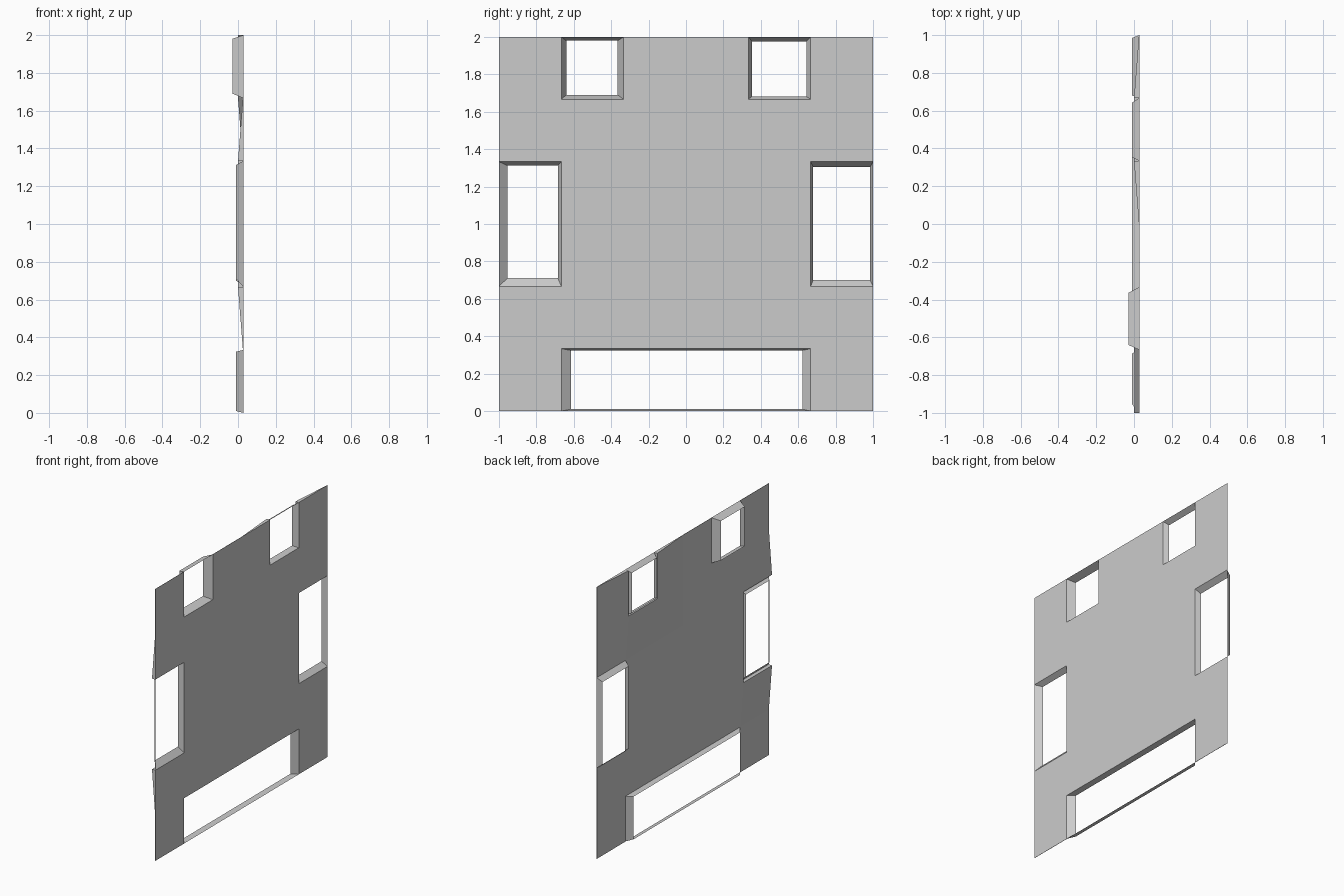
import bpy, bmesh

if "Cube" in bpy.data.objects:
    bpy.data.objects.remove(bpy.data.objects["Cube"])

FRONT = 0.028
THIRD = 1 / 3

# name, grid cells (column start/end, row start/end), opening (y0, y1, z0, z1), back depth, thickened surround
WINDOWS = [
    ("top_left_reveal",  (1, 2, 5, 6), (-0.64, -0.365, 1.69, 1.98), -0.03, False),
    ("top_right_reveal", (4, 5, 5, 6), (0.353, 0.643, 1.682, 1.977), -0.01, True),
    ("left_reveal",      (0, 1, 2, 4), (-0.955, -0.685, 0.71, 1.312), -0.01, True),
    ("right_reveal",     (5, 6, 2, 4), (0.68, 0.985, 0.70, 1.305), -0.01, False),
    ("bottom_reveal",    (1, 5, 0, 1), (-0.615, 0.622, 0.01, 0.324), -0.01, False),
]


def finish(bm, name):
    bmesh.ops.recalc_face_normals(bm, faces=bm.faces)
    mesh = bpy.data.meshes.new(name)
    bm.to_mesh(mesh)
    bm.free()
    obj = bpy.data.objects.new(name, mesh)
    bpy.context.collection.objects.link(obj)
    return obj


def in_window(col, row):
    return any(a <= col < b and c <= row < d for _, (a, b, c, d), *_ in WINDOWS)


def back_x(col, row):
    # the back swells slightly around some windows
    for _, (a, b, c, d), _, _, thick in WINDOWS:
        if thick and a <= col <= b and c <= row <= d:
            return 0.0
    return FRONT - 0.002


# wall panel: flat front, gently ramped back, window cells left out
bm = bmesh.new()
front, back = {}, {}
for c in range(7):
    for r in range(7):
        y, z = -1 + c * THIRD, r * THIRD
        front[c, r] = bm.verts.new((FRONT, y, z))
        back[c, r] = bm.verts.new((back_x(c, r), y, z))
edges = []
for c in range(6):
    for r in range(6):
        if in_window(c, r):
            continue
        ring = [(c, r), (c + 1, r), (c + 1, r + 1), (c, r + 1)]
        bm.faces.new([front[k] for k in ring])
        bm.faces.new([back[k] for k in reversed(ring)])
        edges += [(ring[i], ring[(i + 1) % 4]) for i in range(4)]
for a, b in edges:
    if (b, a) not in edges:
        bm.faces.new((front[a], back[a], back[b], front[b]))
bmesh.ops.delete(bm, geom=[v for v in bm.verts if not v.link_faces], context='VERTS')
bmesh.ops.dissolve_limit(bm, angle_limit=0.0005, verts=bm.verts, edges=bm.edges)
finish(bm, "wall_panel")

# tapered window reveals running back from the panel face
for name, (a, b, c, d), (y0, y1, z0, z1), depth, _ in WINDOWS:
    bm = bmesh.new()

    def loop(x, ya, yb, za, zb):
        return [bm.verts.new((x, y, z)) for y, z in ((ya, za), (yb, za), (yb, zb), (ya, zb))]

    outer = loop(FRONT, -1 + a * THIRD, -1 + b * THIRD, c * THIRD, d * THIRD)
    inner = loop(depth, y0, y1, z0, z1)
    for i in range(4):
        j = (i + 1) % 4
        bm.faces.new((outer[i], outer[j], inner[j], inner[i]))
    bmesh.ops.reverse_faces(bm, faces=bm.faces)
    finish(bm, name)
